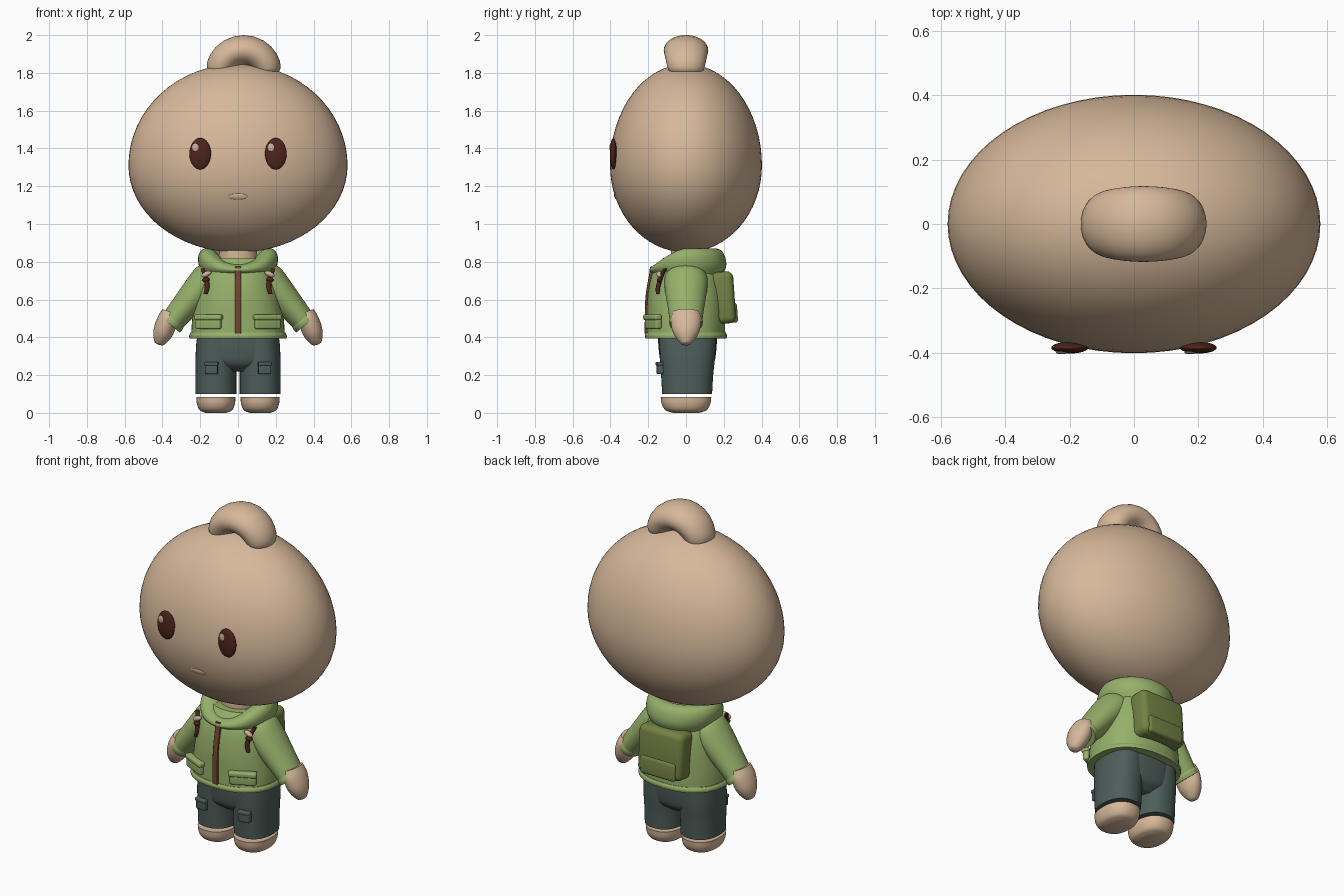
import bpy, bmesh, math
from mathutils import Matrix, Vector

if "Cube" in bpy.data.objects:
    bpy.data.objects.remove(bpy.data.objects["Cube"], do_unlink=True)


def material(name, *rgb):
    lin = [((c / 255 + 0.055) / 1.055) ** 2.4 for c in rgb] + [1]
    m = bpy.data.materials.new(name)
    m.use_nodes = True
    m.diffuse_color = lin
    bsdf = next(n for n in m.node_tree.nodes if n.type == "BSDF_PRINCIPLED")
    bsdf.inputs["Base Color"].default_value = lin
    bsdf.inputs["Roughness"].default_value = 0.8
    return m


skin = material("skin", 214, 184, 154)
green = material("jacket_green", 150, 176, 106)
olive = material("pack_olive", 116, 130, 68)
slate = material("trouser_slate", 78, 94, 90)
dark = material("dark_brown", 78, 36, 28)
zip_brown = material("zip_brown", 116, 70, 48)
pale = material("pale_pink", 205, 175, 160)


def finish(bm, name, mat, loc=(0, 0, 0), rot=(0, 0, 0)):
    bmesh.ops.recalc_face_normals(bm, faces=bm.faces[:])
    me = bpy.data.meshes.new(name)
    bm.to_mesh(me)
    bm.free()
    me.materials.append(mat)
    ob = bpy.data.objects.new(name, me)
    bpy.context.collection.objects.link(ob)
    ob.location = loc
    ob.rotation_euler = [math.radians(a) for a in rot]
    bpy.ops.object.select_all(action="DESELECT")
    ob.select_set(True)
    bpy.context.view_layer.objects.active = ob
    bpy.ops.object.shade_smooth_by_angle(angle=math.radians(40))
    return ob


def loft(name, rings, mat, power=2, loc=(0, 0, 0), rot=(0, 0, 0), warp=None, sides=48, steps=5):
    """Smooth skin through rings of (x, y, z, x radius, y radius)."""
    pts = [Vector(r) for r in rings]
    pts = [2 * pts[0] - pts[1]] + pts + [2 * pts[-1] - pts[-2]]
    fine = []
    for a, b, c, d in zip(pts, pts[1:], pts[2:], pts[3:]):
        for i in range(steps):
            t = i / steps
            fine.append(b + (c - a) * t / 2 + (a - 2.5 * b + 2 * c - d / 2) * t * t
                        + (1.5 * (b - c) + (d - a) / 2) * t ** 3)
    fine.append(pts[-2])
    bm = bmesh.new()
    rows = []
    for x, y, z, rx, ry in fine:
        row = []
        for k in range(sides):
            a = math.tau * k / sides
            c, s = math.cos(a), math.sin(a)
            p = Vector((x + rx * math.copysign(abs(c) ** (2 / power), c),
                        y + ry * math.copysign(abs(s) ** (2 / power), s), z))
            row.append(bm.verts.new(warp(p, a) if warp else p))
        rows.append(row)
    for lo, hi in zip(rows, rows[1:]):
        for k in range(sides):
            n = (k + 1) % sides
            bm.faces.new((lo[k], lo[n], hi[n], hi[k]))
    bm.faces.new(rows[0])
    bm.faces.new(rows[-1])
    return finish(bm, name, mat, loc, rot)


def ball(name, loc, size, mat, below=None, rot=(0, 0, 0)):
    """Ellipsoid; below gives the lower half its own height."""
    bm = bmesh.new()
    bmesh.ops.create_uvsphere(bm, u_segments=64, v_segments=32, radius=1)
    for v in bm.verts:
        h = below if below and v.co.z < 0 else size[2]
        v.co = (v.co.x * size[0], v.co.y * size[1], v.co.z * h)
    return finish(bm, name, mat, loc, rot)


def box(name, loc, size, mat, round_by, rot=(0, 0, 0)):
    bm = bmesh.new()
    bmesh.ops.create_cube(bm, size=1, matrix=Matrix.Diagonal((*size, 1)))
    bmesh.ops.bevel(bm, geom=bm.edges[:], offset=round_by, segments=4, profile=0.5, affect="EDGES")
    return finish(bm, name, mat, loc, rot)


# Head, bun and mouth
ball("head", (0, 0, 1.31), (0.58, 0.402, 0.537), skin, below=0.46)


def arch(p, a):
    r = 0.13 + p.x
    return Vector((0.03 + r * math.sin(p.z), p.y, 1.79 + r * math.cos(p.z)))


loft("hair_bun", [(0, 0, -1.62, 0.01, 0.01), (0, 0, -1.52, 0.05, 0.07), (0, 0, -1.2, 0.075, 0.1),
                  (0, 0, 0, 0.08, 0.118), (0, 0, 1.2, 0.075, 0.1), (0, 0, 1.52, 0.05, 0.07),
                  (0, 0, 1.62, 0.01, 0.01)], skin, warp=arch)
ball("mouth", (0, -0.373, 1.145), (0.05, 0.006, 0.017), skin, rot=(20, 0, 0))
loft("neck", [(0, 0.01, 0.72, 0.1, 0.09), (0, 0.01, 0.9, 0.1, 0.09)], skin)

# Jacket body, hem and zip
loft("jacket", [(0, 0, 0.4, 0.248, 0.208), (0, 0, 0.5, 0.242, 0.207), (0, 0, 0.62, 0.222, 0.203),
                (0, 0, 0.74, 0.19, 0.178), (0, 0, 0.82, 0.13, 0.12)], green, power=2.3)
loft("jacket_hem", [(0, 0, 0.395, 0.257, 0.215), (0, 0, 0.41, 0.258, 0.217),
                    (0, 0, 0.425, 0.25, 0.21)], green, power=2.3)
loft("zip", [(0, -0.209, 0.42, 0.016, 0.01), (0, -0.208, 0.5, 0.016, 0.01),
             (0, -0.204, 0.62, 0.016, 0.01), (0, -0.182, 0.74, 0.016, 0.012),
             (0, -0.175, 0.775, 0.016, 0.014)], zip_brown, power=6, sides=24)


# Rolled hood, sinking to a V at the front
def sink(p, a):
    f = max(0, -math.sin(a)) ** 2
    p.z = 0.74 + (p.z - 0.74) * (1 - 0.65 * f)
    return p


loft("hood", [(0, 0.01, 0.73, 0.185, 0.185), (0, 0.01, 0.78, 0.207, 0.203), (0, 0.01, 0.83, 0.21, 0.195),
              (0, 0.01, 0.864, 0.19, 0.17), (0, 0.01, 0.87, 0.15, 0.125), (0, 0.01, 0.84, 0.11, 0.095),
              (0, 0.01, 0.78, 0.1, 0.08)], green, warp=sink)

# Backpack
box("backpack", (0, 0.195, 0.61), (0.29, 0.125, 0.275), olive, 0.035, rot=(4, 0, 0))
box("backpack_pocket", (0, 0.25, 0.53), (0.23, 0.045, 0.105), olive, 0.016, rot=(4, 0, 0))

# Trouser seat
loft("trouser_seat", [(0, 0.008, 0.22, 0.11, 0.09), (0, 0.008, 0.26, 0.185, 0.137),
                      (0, 0.008, 0.32, 0.222, 0.151), (0, 0.008, 0.42, 0.215, 0.158)], slate, power=2.4)

for s, side in ((1, "left"), (-1, "right")):
    # Eye and its glint
    ball(side + "_eye", (s * 0.2, -0.385, 1.372), (0.057, 0.018, 0.083), dark)
    ball(side + "_eye_glint", (s * 0.2 - 0.025, -0.4, 1.405), (0.018, 0.005, 0.021), pale)

    # Sleeve, cuff and hand
    arm = dict(loc=(s * 0.355, 0, 0.475), rot=(0, -40 * s, 0))
    loft(side + "_sleeve", [(0, 0, 0, 0.063, 0.083), (0, 0, 0.12, 0.074, 0.098), (0, 0, 0.24, 0.085, 0.112),
                            (0, 0, 0.32, 0.085, 0.11), (0, 0, 0.37, 0.05, 0.07)], green, **arm)
    loft(side + "_cuff", [(0, 0, -0.008, 0.067, 0.087), (0, 0, 0.01, 0.069, 0.089),
                          (0, 0, 0.026, 0.066, 0.086)], green, **arm)
    loft(side + "_hand", [(0, 0, -0.095, 0.005, 0.005), (0, 0, -0.085, 0.028, 0.03),
                          (0, 0, -0.03, 0.052, 0.067), (0, 0, 0.04, 0.055, 0.081),
                          (0, 0, 0.09, 0.045, 0.07)], skin, loc=(s * 0.388, 0, 0.45), rot=(0, -20 * s, 0))

    # Jacket pocket with flap
    box(side + "_jacket_pocket", (s * 0.155, -0.174, 0.478), (0.145, 0.036, 0.068), green, 0.01, rot=(0, 0, 25 * s))
    box(side + "_pocket_flap", (s * 0.155, -0.178, 0.506), (0.155, 0.042, 0.03), green, 0.01, rot=(0, 0, 25 * s))

    # Toggle with hanging cord
    loft(side + "_toggle_cord", [(s * 0.188, -0.11, 0.765, 0.01, 0.01), (s * 0.172, -0.132, 0.72, 0.012, 0.012),
                                 (s * 0.163, -0.147, 0.67, 0.013, 0.012), (s * 0.172, -0.15, 0.63, 0.011, 0.01)],
         dark, sides=16)
    ball(side + "_toggle_knot", (s * 0.17, -0.14, 0.705), (0.02, 0.014, 0.014), dark)
    ball(side + "_toggle", (s * 0.167, -0.142, 0.735), (0.028, 0.014, 0.014), pale, rot=(0, 25 * s, 0))

    # Trouser leg, cargo pocket and foot
    x = s * 0.117
    loft(side + "_trouser_leg", [(x, 0.006, 0.1, 0.108, 0.132), (x, 0.006, 0.2, 0.108, 0.138),
                                 (x, 0.008, 0.3, 0.108, 0.146), (x, 0.008, 0.4, 0.1, 0.15)], slate, power=2.3)
    box(side + "_cargo_pocket", (s * 0.14, -0.135, 0.235), (0.066, 0.035, 0.06), slate, 0.007, rot=(0, 0, 8 * s))
    box(side + "_cargo_flap", (s * 0.14, -0.138, 0.26), (0.072, 0.037, 0.02), slate, 0.006, rot=(0, 0, 8 * s))
    loft(side + "_foot", [(x, 0, 0, 0.055, 0.07), (x, 0, 0.014, 0.085, 0.108), (x, 0, 0.045, 0.1, 0.128),
                          (x, 0, 0.083, 0.104, 0.134)], skin, power=2.3)
